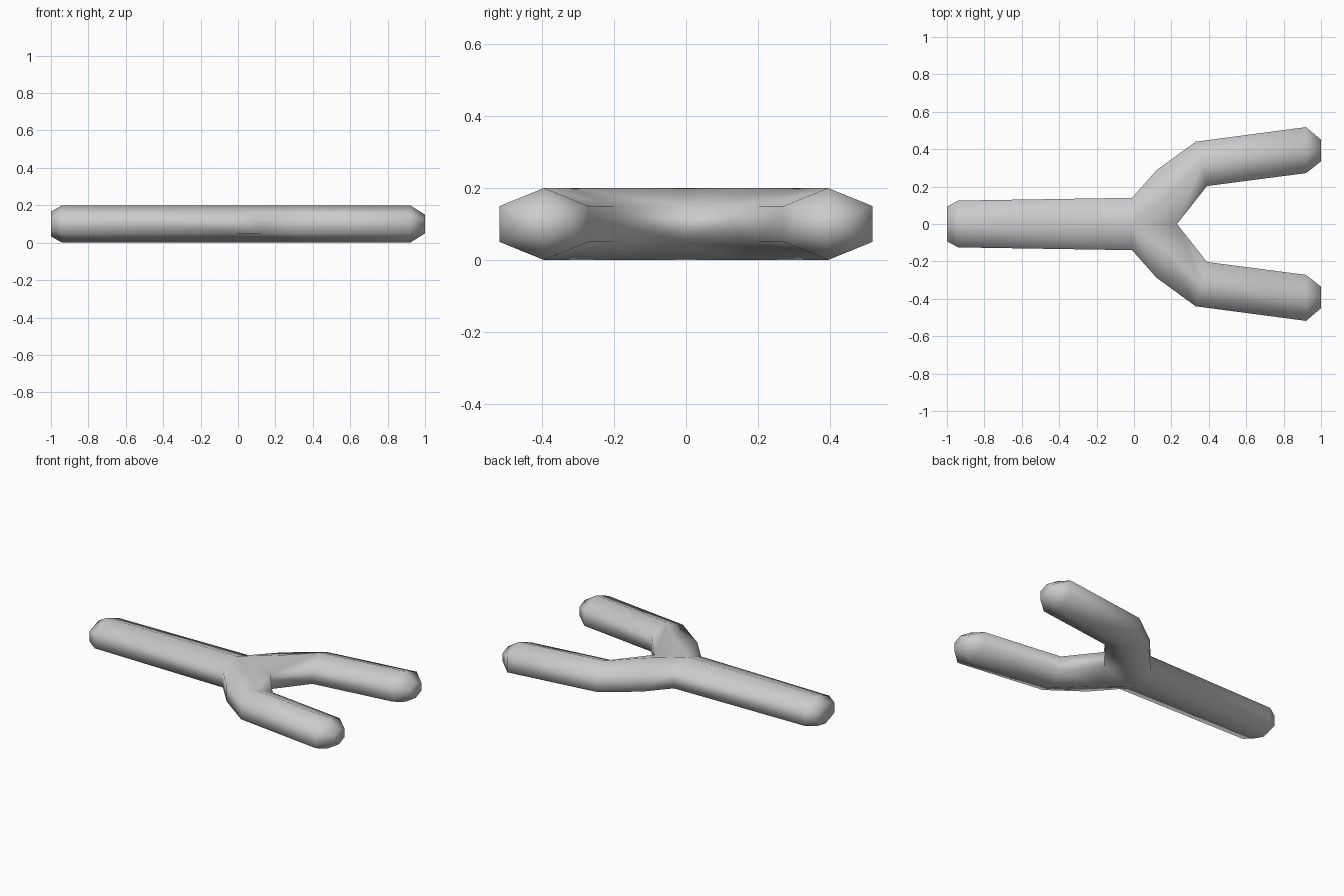
import bpy
import bmesh

cube = bpy.data.objects.get("Cube")
if cube:
    bpy.data.objects.remove(cube)

wood = bpy.data.materials.new("plain grey")
wood.use_nodes = True
grey = (0.6, 0.6, 0.6, 1)
wood.diffuse_color = grey
wood.node_tree.nodes["Principled BSDF"].inputs["Base Color"].default_value = grey

MID = 0.1
bm = bmesh.new()


def half_ring(x, width, height):
    """Half of a six-sided section: top ridge, side pair, bottom ridge."""
    points = [(0, height), (width, height / 2), (width, -height / 2), (0, -height)]
    return [bm.verts.new((x, y, MID + z)) for y, z in points]


def full_ring(outer, inner, height, ridge=None):
    """Six-sided section between an outer and an inner side point."""
    ridge = ridge or [(a + b) / 2 for a, b in zip(outer, inner)]
    points = [(ridge, 1), (outer, .5), (outer, -.5), (ridge, -1), (inner, -.5), (inner, .5)]
    return [bm.verts.new((p[0], p[1], MID + k * height)) for p, k in points]


def bridge(a, b, closed):
    n = len(a)
    for i in range(n if closed else n - 1):
        j = (i + 1) % n
        bm.faces.new((a[i], a[j], b[j], b[i]))


# Handle, left half
handle = [half_ring(-1, .093, .066), half_ring(-.94, .125, .1), half_ring(-.01, .14, .1)]
bm.faces.new(handle[0])
for a, b in zip(handle, handle[1:]):
    bridge(a, b, False)

# Left prong
prong = [
    full_ring((.12, .287), (.23, 0), .1),
    full_ring((.33, .44), (.39, .203), .1),
    full_ring((.92, .518), (.92, .272), .1),
    full_ring((1, .45), (1, .335), .05),
]
for a, b in zip(prong, prong[1:]):
    bridge(a, b, True)
bm.faces.new(prong[-1])

# Fork joint between handle and prong
end, root = handle[-1], prong[0]
bridge(end, root[:4], False)
bm.faces.new((end[0], root[0], root[5]))
bm.faces.new((end[3], root[3], root[4]))

# Right half by reflection, welded along the middle
geom = bm.verts[:] + bm.edges[:] + bm.faces[:]
copy = bmesh.ops.duplicate(bm, geom=geom)["geom"]
for v in copy:
    if isinstance(v, bmesh.types.BMVert):
        v.co.y = -v.co.y
bmesh.ops.remove_doubles(bm, verts=bm.verts[:], dist=0.0001)
bmesh.ops.dissolve_edges(bm, edges=[
    e for e in bm.edges
    if all(abs(v.co.y) < 1e-4 and v.co.x < -.99 for v in e.verts)])
bmesh.ops.recalc_face_normals(bm, faces=bm.faces[:])
for f in bm.faces:
    f.smooth = True

mesh = bpy.data.meshes.new("forked_stick")
bm.to_mesh(mesh)
bm.free()
mesh.materials.append(wood)
bpy.context.collection.objects.link(bpy.data.objects.new("forked_stick", mesh))
